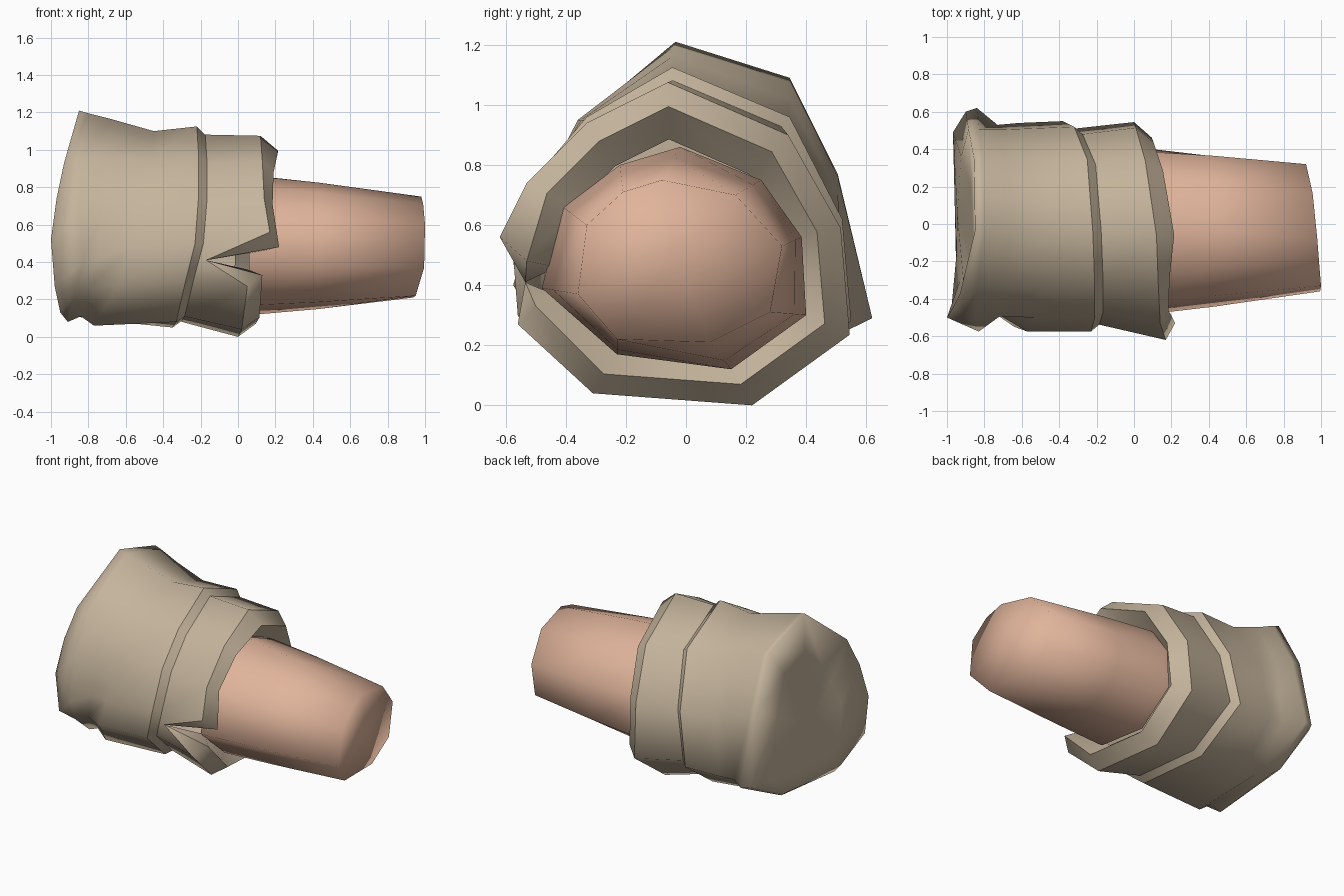
import bpy, bmesh
from mathutils import Vector

if "Cube" in bpy.data.objects:
    bpy.data.objects.remove(bpy.data.objects["Cube"])


def material(name, rgb):
    m = bpy.data.materials.new(name)
    m.diffuse_color = (*rgb, 1)
    m.use_nodes = True
    m.node_tree.nodes["Principled BSDF"].inputs["Base Color"].default_value = m.diffuse_color
    return m


CLOTH = material("beige cloth", (0.56, 0.46, 0.335))
SKIN = material("skin", (0.75, 0.46, 0.33))
AXIS = Vector((0, -0.05, 0.5))


def ring(yz, xs):
    """Cross-section points with an x for each corner."""
    return [Vector((x, y, z)) for (y, z), x in zip(yz, xs)]


def resize(points, s, dx=0.0):
    """Shrink a section toward the arm's axis and slide it along x."""
    return [Vector((p.x + dx, AXIS.y + (p.y - AXIS.y) * s, AXIS.z + (p.z - AXIS.z) * s))
            for p in points]


def loft(name, rings, mat, sharp=(), start=None, end=None):
    """Skin sections from -x to +x, with optional fan caps."""
    bm = bmesh.new()
    rows = [[bm.verts.new(p) for p in r] for r in rings]
    n = len(rows[0])
    for a, b in zip(rows, rows[1:]):
        for i in range(n):
            j = (i + 1) % n
            bm.faces.new((a[i], b[i], b[j], a[j]))
    if start:
        c = bm.verts.new(start)
        for i in range(n):
            bm.faces.new((c, rows[0][i], rows[0][(i + 1) % n]))
    if end:
        c = bm.verts.new(end)
        for i in range(n):
            bm.faces.new((c, rows[-1][(i + 1) % n], rows[-1][i]))
    for f in bm.faces:
        f.smooth = True
    for k in sharp:
        for i in range(n):
            e = bm.edges.get((rows[k][i], rows[k][(i + 1) % n]))
            if e:
                e.smooth = False
    bmesh.ops.remove_doubles(bm, verts=bm.verts, dist=0.0005)
    me = bpy.data.meshes.new(name)
    bm.to_mesh(me)
    bm.free()
    me.materials.append(mat)
    ob = bpy.data.objects.new(name, me)
    bpy.context.collection.objects.link(ob)
    return ob


# Sleeve: slanted rim around a dented end, two folds, then the raised hem
rim = ring([(-.035, 1.21), (.345, 1.09), (.505, .77), (.60, .30), (.27, .15),
            (-.28, .13), (-.49, .27), (-.50, .52), (-.45, .74), (-.37, .93)],
           [-.85, -.855, -.885, -.90, -.93, -.95, -.98, -1.0, -.97, -.93])
dent = ring([(-.03, .95), (.2, .90), (.36, .68), (.49, .33), (.17, .26),
             (-.17, .26), (-.30, .35), (-.33, .52), (-.29, .66), (-.22, .78)],
            [-.86, -.87, -.925, -.968, -.96, -.95, -.93, -.91, -.87, -.86])
bulge = ring([(-.04, 1.195), (.345, 1.075), (.505, .76), (.62, .29), (.25, .11),
              (-.27, .08), (-.48, .24), (-.575, .40), (-.50, .68), (-.36, .95)],
             [-.80, -.81, -.83, -.84, -.88, -.91, -.87, -.83, -.85, -.84])
groove = ring([(-.04, 1.165), (.345, 1.02), (.505, .70), (.53, .28), (.23, .10),
               (-.28, .11), (-.44, .26), (-.47, .42), (-.495, .70), (-.35, .95)],
              [-.68, -.69, -.70, -.73, -.80, -.84, -.80, -.75, -.72, -.70])
fold = ring([(-.04, 1.10), (.345, .95), (.51, .64), (.54, .28), (.22, .085),
             (-.3, .06), (-.55, .28), (-.575, .48), (-.50, .76), (-.33, .95)],
            [-.45, -.5, -.57, -.62, -.69, -.77, -.64, -.57, -.53, -.48])
hem = ring([(-.045, 1.125), (.345, .96), (.52, .62), (.55, .28), (.22, .05),
            (-.3, .08), (-.56, .3), (-.575, .5), (-.5, .76), (-.33, .96)],
           [-.22, -.25, -.32, -.38, -.35, -.33, -.28, -.23, -.21, -.21])
loft("sleeve", [dent, rim, bulge, groove, fold, hem, resize(hem, .92, .05)],
     CLOTH, sharp=(5,), start=(-.945, .05, .52))

# Folded cuff: every section shares one notch point, leaving a split in the side
notch = Vector((-.17, -.535, .41))
cuff_base = resize(hem, .93, .045)
cuff_edge = ring([(-.06, 1.075), (.34, .90), (.515, .59), (.545, .235), (.22, 0),
                  (-.31, .04), (-.56, .27), (-.62, .56), (-.53, .74), (-.33, .94)],
                 [.12, .06, .01, 0, 0, .02, .05, .17, .14, .13])
cuff_lip = resize(cuff_edge, .86, .095)
cuff_lip[6] = Vector((.13, -.50, .33))
cuff_lip[7] = Vector((.22, -.53, .48))
cuff_lip[8].x, cuff_lip[9].x = .185, .19
cuff_inner = resize(cuff_edge, .67, -.02)
cuff_inner[6] = Vector((.05, -.42, .36))
cuff_inner[7] = Vector((.13, -.43, .46))
sections = [r[:7] + [notch] + r[7:] for r in (cuff_base, cuff_edge, cuff_lip, cuff_inner)]
sections[0][7] = (cuff_base[6] + cuff_base[7]) / 2
loft("cuff", sections, CLOTH, sharp=(1, 2))

# Forearm: tapered, with a slanted end
near = [(-.02, .86), (.25, .75), (.385, .56), (.40, .30), (.15, .12),
        (-.23, .17), (-.48, .39), (-.41, .66), (-.22, .80)]
far = [(-.08, .75), (.165, .70), (.32, .53), (.28, .31), (.08, .21),
       (-.23, .22), (-.36, .37), (-.33, .60), (-.21, .71)]
middle = [(a * .68 + c * .32, b * .68 + d * .32) for (a, b), (c, d) in zip(near, far)]
wrist = ring(far, [.98, .955, .92, .92, .935, .95, .995, 1.0, .99])
loft("forearm", [ring(near, [.06] * 9), ring(near, [.1] * 9), ring(middle, [.43] * 9), wrist],
     SKIN, end=(.97, -.04, .49))
